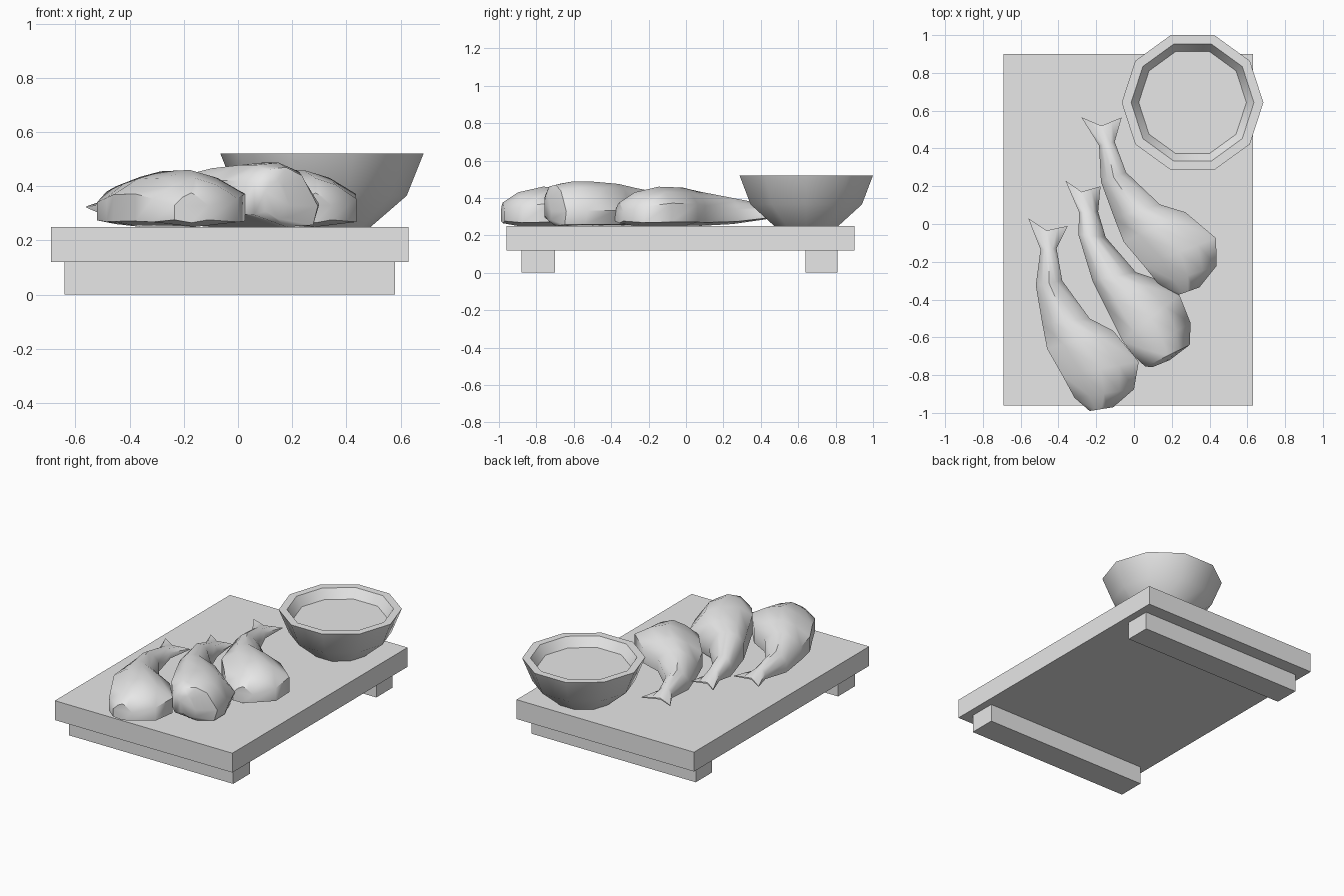
import bpy, bmesh, math
from mathutils import Matrix, Vector

if "Cube" in bpy.data.objects:
    bpy.data.objects.remove(bpy.data.objects["Cube"])

grey = bpy.data.materials.new("plain_grey")
grey.use_nodes = True
COLOUR = (0.8, 0.8, 0.8, 1)
grey.diffuse_color = COLOUR
grey.node_tree.nodes["Principled BSDF"].inputs["Base Color"].default_value = COLOUR


def finish(name, bm, smooth_angle=None):
    bmesh.ops.recalc_face_normals(bm, faces=bm.faces)
    mesh = bpy.data.meshes.new(name)
    bm.to_mesh(mesh)
    bm.free()
    mesh.materials.append(grey)
    obj = bpy.data.objects.new(name, mesh)
    bpy.context.collection.objects.link(obj)
    if smooth_angle:
        bpy.ops.object.select_all(action='DESELECT')
        obj.select_set(True)
        bpy.context.view_layer.objects.active = obj
        bpy.ops.object.shade_smooth_by_angle(angle=math.radians(smooth_angle))
    return obj


def box(name, low, high):
    low, high = Vector(low), Vector(high)
    bm = bmesh.new()
    bmesh.ops.create_cube(bm, size=1)
    bmesh.ops.scale(bm, vec=high - low, verts=bm.verts)
    bmesh.ops.translate(bm, vec=(low + high) / 2, verts=bm.verts)
    return finish(name, bm)


def loft(bm, rings):
    """Skin closed rings of points and cap both ends."""
    loops = [[bm.verts.new(p) for p in ring] for ring in rings]
    n = len(loops[0])
    for a, b in zip(loops, loops[1:]):
        for i in range(n):
            j = (i + 1) % n
            bm.faces.new((a[i], a[j], b[j], b[i]))
    bm.faces.new(loops[0])
    bm.faces.new(loops[-1])


def prawn(name, stations, section, matrix=Matrix()):
    """Each station: left edge, right edge, bottom and top height."""
    rings = []
    for k, (left, right, bottom, top) in enumerate(stations):
        left, right = Vector(left), Vector(right)
        along = Vector((right.y - left.y, left.x - right.x)).normalized()
        ring = []
        for u, v in section:
            p = left.lerp(right, (u + 1) / 2)
            if k == 0 and abs(u) < 0.9:
                p += along * 0.045 * (1 - abs(u))  # tail notch
            ring.append(matrix @ Vector((p.x, p.y, bottom + v * (top - bottom))))
        rings.append(ring)
    bm = bmesh.new()
    loft(bm, rings)
    return finish(name, bm, 50)


# Serving board and its two feet
box("board", (-0.69, -0.96, 0.12), (0.63, 0.9, 0.25))
box("front_foot", (-0.64, -0.88, 0), (0.58, -0.70, 0.12))
box("back_foot", (-0.64, 0.64, 0), (0.58, 0.81, 0.12))

# Ten-sided bowl with a shallow filled inside
profile = [(0.18, 0.25), (0.313, 0.365), (0.375, 0.52), (0.325, 0.52), (0.285, 0.46)]
bm = bmesh.new()
loft(bm, [[(0.31 + r * math.cos(math.tau * i / 10),
            0.643 + r * math.sin(math.tau * i / 10), z) for i in range(10)]
          for r, z in profile])
finish("bowl", bm, 38)

# Upright prawn, laid twice at different angles
upright = [(-1, .1), (-1, .58), (-.5, .86), (0, 1), (.5, .86), (1, .58), (1, .1), (0, 0)]
body = [
    ((-.56, .03), (-.35, -.01), .32, .33),
    ((-.495, -.135), (-.41, -.13), .285, .365),
    ((-.52, -.325), (-.38, -.30), .26, .40),
    ((-.485, -.53), (-.235, -.50), .25, .435),
    ((-.46, -.66), (-.11, -.565), .25, .455),
    ((-.38, -.80), (.025, -.73), .25, .46),
    ((-.315, -.92), (0, -.875), .25, .43),
    ((-.235, -.99), (-.11, -.97), .265, .375),
]
prawn("left_prawn", body, upright)
turn = (Matrix.Translation((-.167, .521, 0)) @ Matrix.Rotation(math.radians(10.5), 4, 'Z')
        @ Matrix.Translation((.458, .034, 0)))
prawn("right_prawn", body, upright, turn)

# Middle prawn, rolled towards its side
rolled = [(-1, .2), (-1, .72), (-.6, .96), (0, 1), (.5, .86), (1, .35), (.85, .03), (0, 0)]
prawn("middle_prawn", [
    ((-.363, .23), (-.177, .20), .32, .33),
    ((-.29, .06), (-.19, .065), .285, .37),
    ((-.295, -.055), (-.15, -.07), .26, .41),
    ((-.22, -.30), (.01, -.255), .25, .455),
    ((-.155, -.43), (.13, -.295), .25, .475),
    ((-.06, -.62), (.24, -.375), .25, .487),
    ((0, -.70), (.30, -.525), .25, .487),
    ((.06, -.755), (.295, -.64), .25, .47),
    ((.10, -.757), (.19, -.72), .28, .42),
], rolled)
